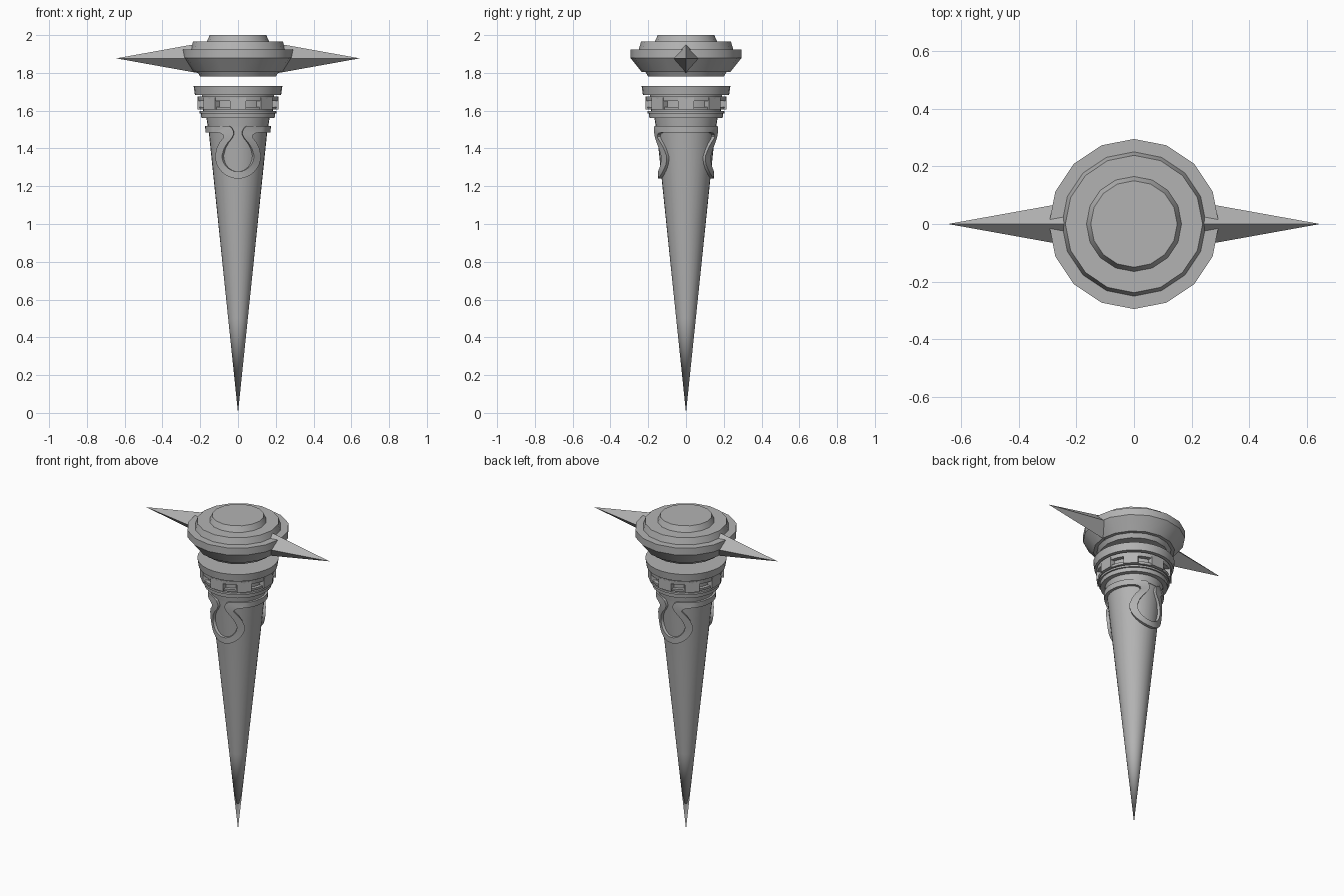
import bpy, bmesh, math
from mathutils import Matrix, Vector

cube = bpy.data.objects.get("Cube")
if cube:
    bpy.data.objects.remove(cube, do_unlink=True)

grey = bpy.data.materials.new("grey_metal")
grey.use_nodes = True
grey.diffuse_color = (0.45, 0.45, 0.45, 1)
grey.node_tree.nodes["Principled BSDF"].inputs["Base Color"].default_value = (0.45, 0.45, 0.45, 1)


def finish(name, bm, smooth=True):
    """Turn a bmesh into a named, coloured object."""
    bmesh.ops.remove_doubles(bm, verts=bm.verts, dist=1e-5)
    bmesh.ops.recalc_face_normals(bm, faces=bm.faces)
    mesh = bpy.data.meshes.new(name)
    bm.to_mesh(mesh)
    bm.free()
    mesh.materials.append(grey)
    obj = bpy.data.objects.new(name, mesh)
    bpy.context.collection.objects.link(obj)
    if smooth:
        bpy.ops.object.select_all(action='DESELECT')
        obj.select_set(True)
        bpy.context.view_layer.objects.active = obj
        bpy.ops.object.shade_smooth_by_angle(angle=math.radians(30))
    return obj


def lathe(name, profile, sides=32):
    """Revolve (radius, height) points around the z axis."""
    bm = bmesh.new()
    vs = [bm.verts.new((r, 0, z)) for r, z in profile]
    es = [bm.edges.new(p) for p in zip(vs, vs[1:])]
    bmesh.ops.spin(bm, geom=vs + es, cent=(0, 0, 0), axis=(0, 0, 1),
                   angle=math.tau, steps=sides)
    return finish(name, bm)


# Floating head: stepped disc with a tapered underside
lathe("head", [(0, 1.78), (0.2, 1.78), (0.215, 1.805), (0.235, 1.805),
               (0.295, 1.88), (0.295, 1.925), (0.25, 1.925), (0.238, 1.965),
               (0.165, 1.965), (0.15, 2.0), (0, 2.0)], 16)

# Side spikes: four-sided pyramids rooted in the head
for side, name in ((1, "left_spike"), (-1, "right_spike")):
    bm = bmesh.new()
    bmesh.ops.create_cone(bm, cap_ends=True, segments=4, radius1=0.08,
                          radius2=0, depth=0.445)
    bm.transform(Matrix.Translation((side * 0.4225, 0, 1.877))
                 @ Matrix.Rotation(side * math.pi / 2, 4, 'Y'))
    finish(name, bm, smooth=False)

# Long tapered shaft
lathe("shaft", [(0, 0), (0.052, 0.5), (0.104, 1.0), (0.156, 1.5),
                (0.160, 1.53), (0, 1.53)])

# Collar rings, bottom to top
lathe("neck_ring", [(0, 1.515), (0.16, 1.515), (0.167, 1.56), (0, 1.56)])
lathe("lower_ring", [(0, 1.56), (0.194, 1.56), (0.196, 1.585),
                     (0.205, 1.585), (0.205, 1.597), (0, 1.597)])
lathe("collar_core", [(0, 1.59), (0.185, 1.59), (0.19, 1.69), (0, 1.69)])
lathe("slot_ring_lower", [(0.17, 1.605), (0.206, 1.605), (0.208, 1.62), (0.17, 1.62)])
lathe("slot_ring_upper", [(0.17, 1.652), (0.213, 1.652), (0.216, 1.676), (0.17, 1.676)])
lathe("top_ring", [(0, 1.683), (0.228, 1.683), (0.235, 1.73), (0, 1.73)])

# Upright blocks between the two slot rings
for i in range(8):
    bm = bmesh.new()
    bmesh.ops.create_cube(bm, size=1)
    bm.transform(Matrix.Rotation(i * math.tau / 8, 4, 'Z')
                 @ Matrix.Translation((0, -0.193, 1.638))
                 @ Matrix.Diagonal((0.085, 0.042, 0.066, 1)))
    finish("collar_block_%d" % (i + 1), bm, smooth=False)

# Strap: a band that dips into an open teardrop loop, front and back.
# Each station pairs the inner edge with the outer edge as (x, z).
stations = [((0.05, 1.52), (0.115, 1.485)), ((0.034, 1.51), (0.092, 1.481)),
            ((0.025, 1.493), (0.079, 1.472)), ((0.023, 1.475), (0.075, 1.462)),
            ((0.033, 1.455), (0.082, 1.45)), ((0.055, 1.43), (0.098, 1.43)),
            ((0.074, 1.4), (0.112, 1.4))]
for k in range(9):
    a = math.radians(90 - k * 11.25)
    s, c = math.sin(a), math.cos(a)
    stations.append(((0.085 * s, 1.362 - 0.085 * c), (0.12 * s, 1.362 - 0.122 * c)))


def on_shaft(angle, z, lift):
    r = 0.104 * z + lift
    return Vector((r * math.sin(angle), -r * math.cos(angle), z))


def to_angle(x, z):
    return math.asin(min(1, x / (0.104 * z + 0.016)))


half = [((math.radians(t), 1.52), (math.radians(t), 1.485))
        for t in (90, 82, 74, 66, 58, 50)]
half += [tuple((to_angle(x, z), z) for x, z in pair) for pair in stations]
whole = half + [tuple((-t, z) for t, z in pair) for pair in reversed(half[:-1])]

for turn, name in ((0, "front_strap"), (math.pi, "back_strap")):
    bm = bmesh.new()
    rows = []
    for (ti, zi), (to, zo) in whole:
        rows.append([bm.verts.new(p) for p in (
            on_shaft(ti, zi, -0.006), on_shaft(ti, zi, 0.016),
            on_shaft(to, zo, 0.018), on_shaft(to, zo, -0.006))])
    for a, b in zip(rows, rows[1:]):
        for j in range(4):
            n = (j + 1) % 4
            bm.faces.new((a[j], a[n], b[n], b[j]))
    bm.transform(Matrix.Rotation(turn, 4, 'Z'))
    finish(name, bm)
